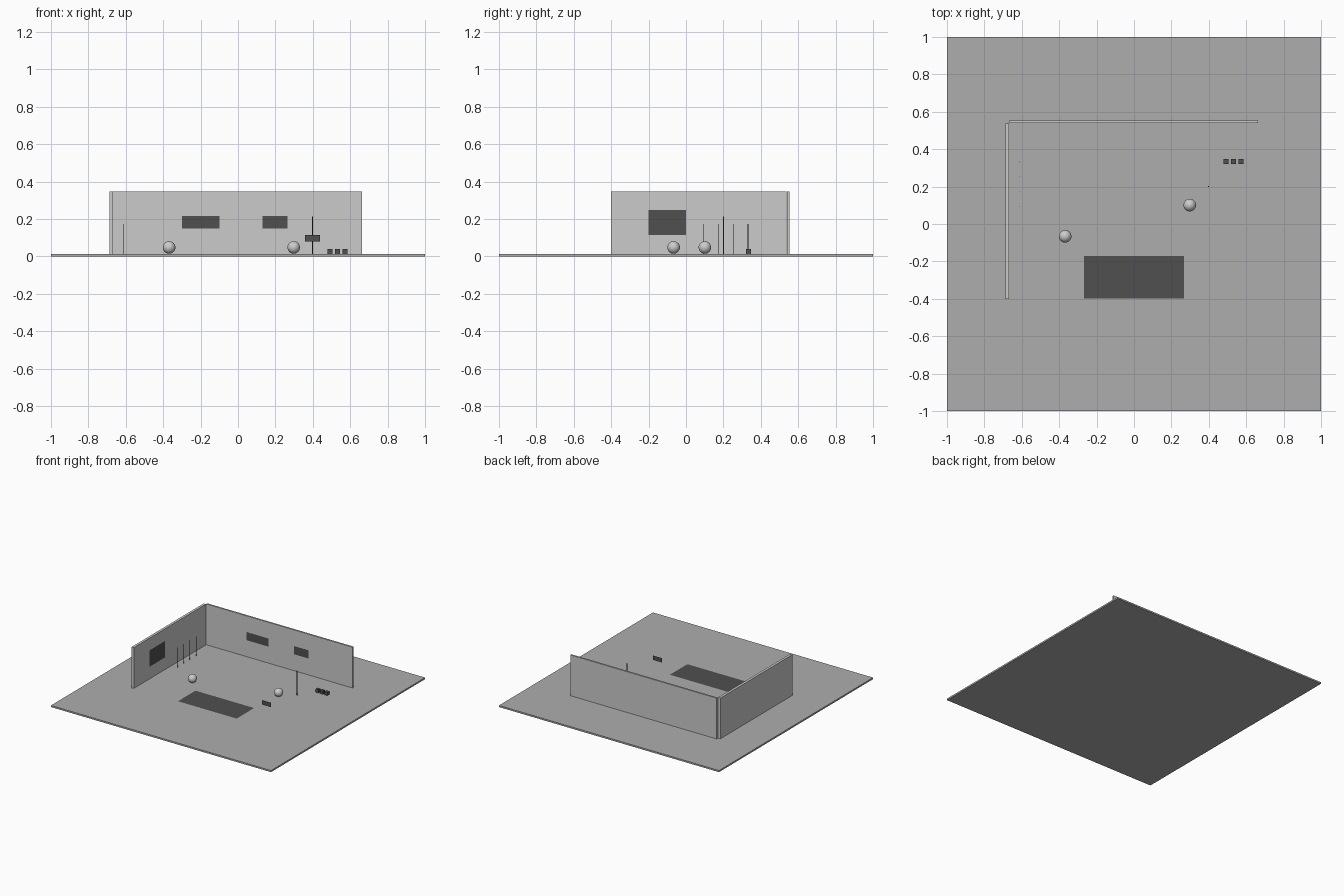
import bpy, math

if "Cube" in bpy.data.objects:
    bpy.data.objects.remove(bpy.data.objects["Cube"])


def material(name, v):
    m = bpy.data.materials.new(name)
    m.diffuse_color = (v, v, v, 1)
    m.use_nodes = True
    m.node_tree.nodes["Principled BSDF"].inputs["Base Color"].default_value = m.diffuse_color
    return m


DARK = material("dark", 0.08)
FLOOR = material("floor_grey", 0.42)
TOP = 0.0133  # height of the ground's upper face


def finish(name, mat):
    ob = bpy.context.object
    ob.name = name
    if mat:
        ob.data.materials.append(mat)
    return ob


def box(name, lo, hi, mat=None):
    bpy.ops.mesh.primitive_cube_add(size=1, location=[(a + b) / 2 for a, b in zip(lo, hi)])
    ob = finish(name, mat)
    ob.scale = [b - a for a, b in zip(lo, hi)]
    bpy.ops.object.transform_apply(location=False, rotation=False, scale=True)
    return ob


def panel(name, centre, width, height, rot=(0, 0, 0)):
    bpy.ops.mesh.primitive_plane_add(size=1, location=centre, rotation=rot)
    ob = finish(name, DARK)
    ob.scale = (width, height, 1)
    bpy.ops.object.transform_apply(location=False, rotation=True, scale=True)
    return ob


def pole(name, x, y, top, radius):
    bpy.ops.mesh.primitive_cylinder_add(vertices=12, radius=radius, depth=top - TOP,
                                        location=(x, y, (top + TOP) / 2))
    finish(name, DARK)
    bpy.ops.object.shade_smooth_by_angle()


# Ground slab and the two walls
box("ground", (-1, -1, 0), (1, 1, TOP), FLOOR)
box("back_wall", (-0.667, 0.54, TOP), (0.664, 0.554, 0.348))
box("left_wall", (-0.688, -0.40, TOP), (-0.667, 0.536, 0.348))

# Flat panels: floor mat, two on the back wall, one on the left wall, one free
H = math.pi / 2
panel("floor_mat", (0, -0.285, TOP + 0.001), 0.533, 0.227)
panel("back_panel_wide", (-0.20, 0.538, 0.183), 0.20, 0.067, (H, 0, 0))
panel("back_panel_narrow", (0.197, 0.538, 0.183), 0.133, 0.067, (H, 0, 0))
panel("left_panel", (-0.665, -0.10, 0.182), 0.20, 0.134, (H, 0, H))
panel("floating_panel", (0.398, -0.20, 0.097), 0.08, 0.036, (H, 0, 0))

# Two smooth balls
for i, (x, y) in enumerate([(-0.368, -0.066), (0.298, 0.101)]):
    bpy.ops.mesh.primitive_uv_sphere_add(segments=32, ring_count=16, radius=0.0335,
                                         location=(x, y, 0.048))
    finish(f"ball_{i + 1}", None)
    bpy.ops.object.shade_smooth()

# Row of thin rods by the left wall, and one taller pole
for i in range(4):
    pole(f"rod_{i + 1}", -0.614, 0.092 + 0.08 * i, 0.174, 0.002)
pole("tall_pole", 0.398, 0.20, 0.214, 0.0033)

# Row of three small blocks
for i in range(3):
    x, y, s = 0.493 + 0.04 * i, 0.335, 0.0133
    box(f"block_{i + 1}", (x - s, y - s, TOP), (x + s, y + s, TOP + 2 * s), DARK)
